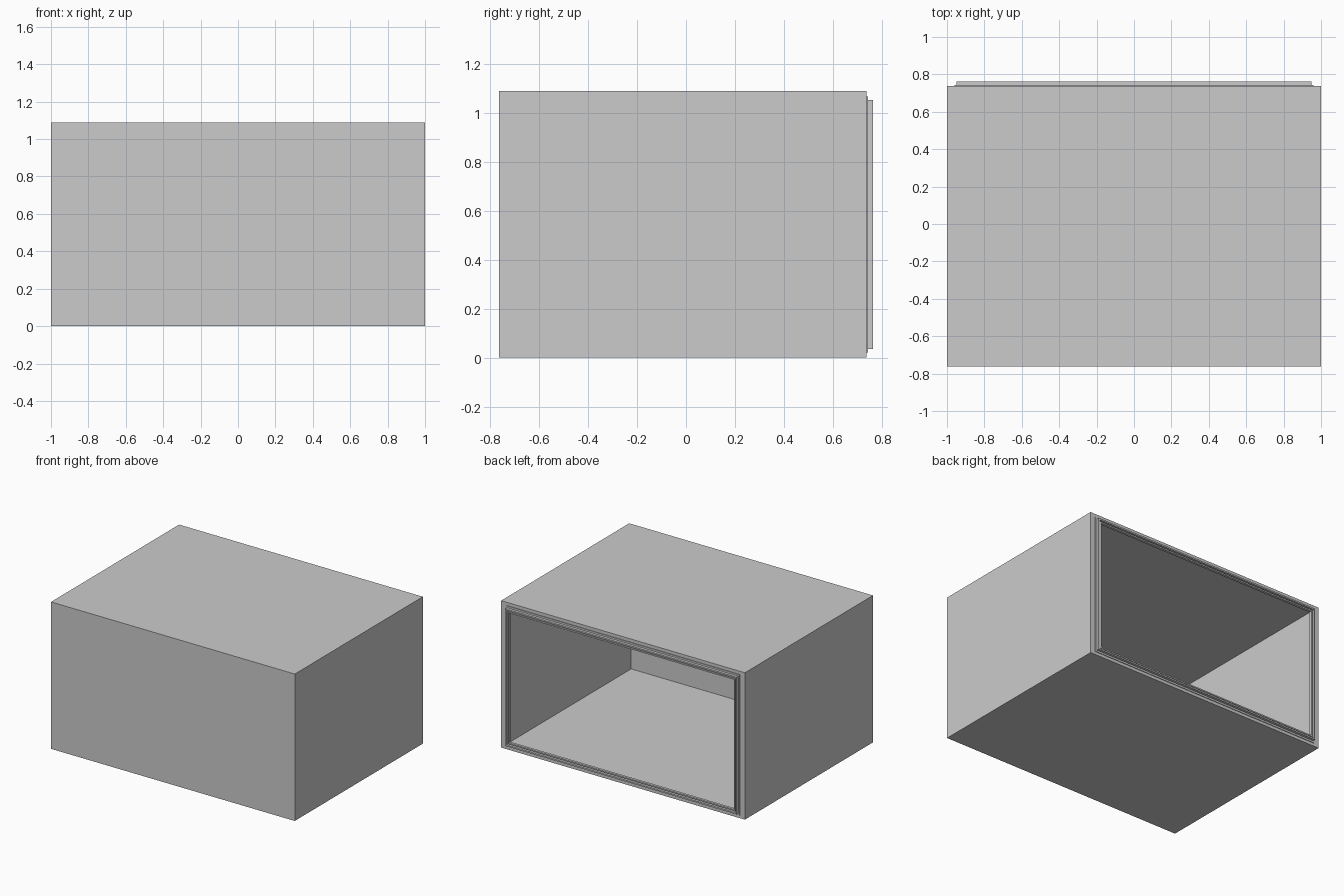
import bpy, bmesh

if "Cube" in bpy.data.objects:
    bpy.data.objects.remove(bpy.data.objects["Cube"])

FRONT, BACK, RIM = -0.763, 0.738, 0.763   # y of front face, open edge, rim tip
HEIGHT = 1.09


def finish(name, bm):
    bmesh.ops.recalc_face_normals(bm, faces=bm.faces[:])
    mesh = bpy.data.meshes.new(name)
    bm.to_mesh(mesh)
    bm.free()
    obj = bpy.data.objects.new(name, mesh)
    bpy.context.collection.objects.link(obj)
    return obj


def loop(bm, half, z0, z1, y):
    return [bm.verts.new((x, y, z)) for x, z in
            ((-half, z0), (half, z0), (half, z1), (-half, z1))]


def bridge(bm, a, b):
    for i in range(4):
        j = (i + 1) % 4
        bm.faces.new((a[i], a[j], b[j], b[i]))


def frame(name, half, z0, z1, width, y0, y1):
    """Rectangular ring of square section, facing the open back."""
    bm = bmesh.new()
    w = width
    loops = [loop(bm, half, z0, z1, y0), loop(bm, half, z0, z1, y1),
             loop(bm, half - w, z0 + w, z1 - w, y1),
             loop(bm, half - w, z0 + w, z1 - w, y0)]
    for k in range(4):
        bridge(bm, loops[k], loops[(k + 1) % 4])
    return finish(name, bm)


# Hollow cabinet shell, open at the back
bm = bmesh.new()
outer_front = loop(bm, 1.0, 0.0, HEIGHT, FRONT)
outer_back = loop(bm, 1.0, 0.0, HEIGHT, BACK)
inner_back = loop(bm, 0.94, 0.05, 1.04, BACK)
inner_front = loop(bm, 0.94, 0.05, 1.04, -0.70)
bm.faces.new(outer_front)
bm.faces.new(inner_front)
bridge(bm, outer_front, outer_back)
bridge(bm, outer_back, inner_back)
bridge(bm, inner_back, inner_front)
finish("cabinet_shell", bm)

# Seal around the opening: thin backing strip with two raised lips
frame("seal_backing", 0.96, 0.022, 1.066, 0.04, BACK - 0.002, BACK + 0.005)
frame("seal_outer_lip", 0.95, 0.035, 1.053, 0.011, BACK, RIM)
frame("seal_inner_lip", 0.932, 0.053, 1.035, 0.010, BACK, RIM - 0.006)
